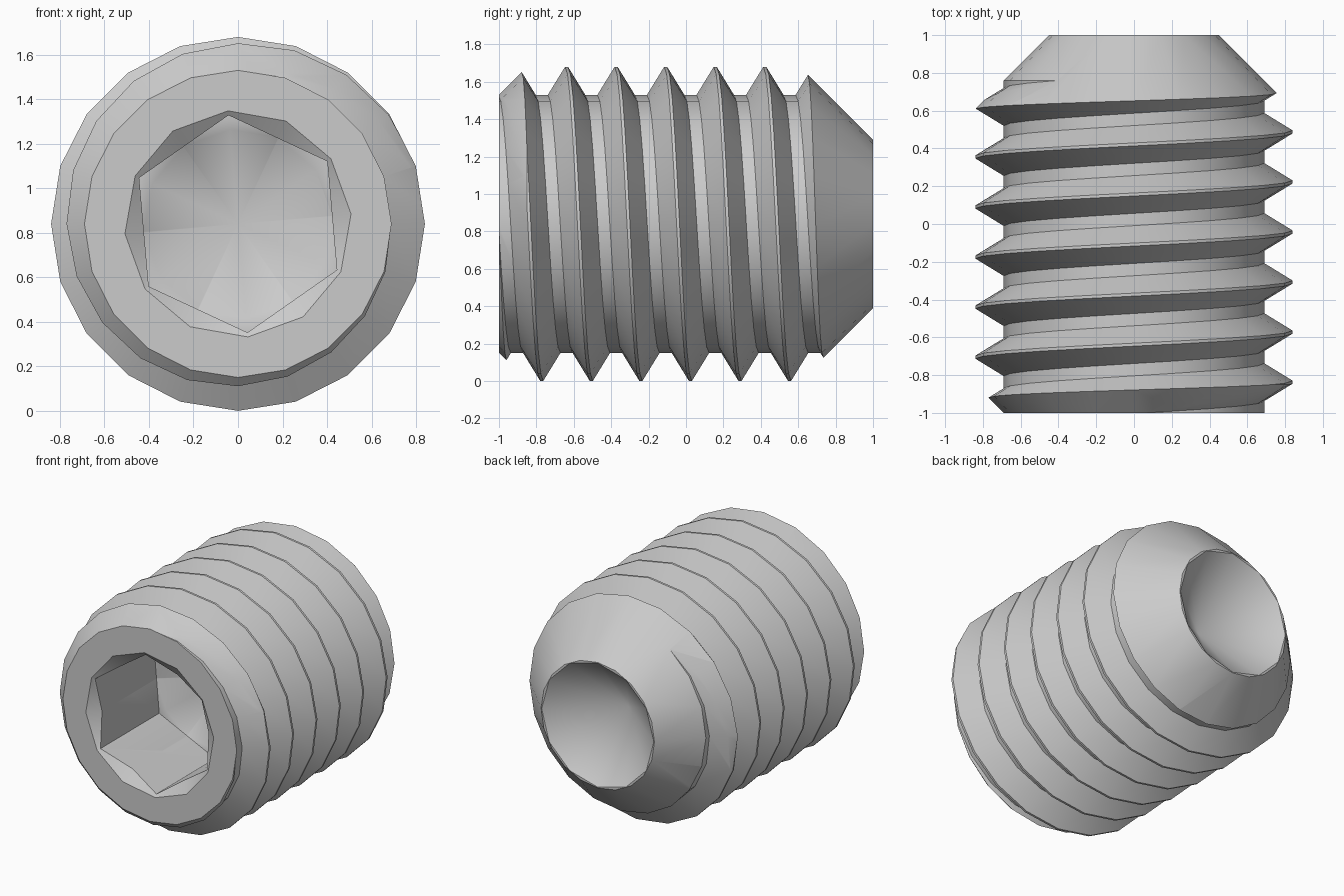
import bpy, bmesh, math

cube = bpy.data.objects.get("Cube")
if cube:
    bpy.data.objects.remove(cube, do_unlink=True)

CENTRE = 0.84           # height of the screw axis
PITCH = 0.265
SEGMENTS = 20
TURNS = 11

steel = bpy.data.materials.new("grey steel")
steel.use_nodes = True
steel.diffuse_color = (0.6, 0.6, 0.6, 1)
steel.node_tree.nodes["Principled BSDF"].inputs["Base Color"].default_value = (0.6, 0.6, 0.6, 1)


def point(angle, radius, y):
    return (-radius * math.cos(angle), y, CENTRE + radius * math.sin(angle))


def make_object(name, bm):
    bmesh.ops.recalc_face_normals(bm, faces=bm.faces)
    mesh = bpy.data.meshes.new(name)
    bm.to_mesh(mesh)
    bm.free()
    mesh.materials.append(steel)
    obj = bpy.data.objects.new(name, mesh)
    bpy.context.collection.objects.link(obj)
    return obj


def lathe(name, profile, sides, turn=0.0):
    """Closed solid turned about the screw axis from (y, radius) pairs."""
    bm = bmesh.new()
    rings = []
    for y, r in profile:
        if r == 0:
            rings.append([bm.verts.new(point(0, 0, y))] * sides)
        else:
            rings.append([bm.verts.new(point(turn + math.tau * i / sides, r, y))
                          for i in range(sides)])
    for a, b in zip(rings, rings[1:]):
        for i in range(sides):
            j = (i + 1) % sides
            corners = list(dict.fromkeys((a[i], a[j], b[j], b[i])))
            bm.faces.new(corners)
    for ring in (rings[0], rings[-1]):
        if ring[0] != ring[1]:
            bm.faces.new(ring)
    return make_object(name, bm)


# Thread: one profile swept along a helix, fanned shut beyond both ends
profile = [(-0.1, 0.69), (-0.008, 0.84), (0.008, 0.84), (0.1, 0.69)]
ROWS = len(profile)
start = 0.355 - 7 * PITCH
bm = bmesh.new()
columns = []
for i in range(SEGMENTS + 1):
    a = math.tau * i / SEGMENTS
    if i < SEGMENTS:
        columns.append([bm.verts.new(point(a, r, start + PITCH * (t + i / SEGMENTS) + dy))
                        for t in range(TURNS) for dy, r in profile])
    else:
        # The last column is the first one, shifted by a pitch
        columns.append(columns[0][ROWS:])
for a, b in zip(columns, columns[1:]):
    for k in range(len(b) - 1):
        bm.faces.new((a[k], a[k + 1], b[k + 1], b[k]))
edges = [e for e in bm.edges if e.is_boundary]
tips = [bm.verts.new(point(0, 0, s * 2)) for s in (-1, 1)]
for e in edges:
    tip = tips[0] if e.verts[0].co.y < 0 else tips[1]
    bm.faces.new((e.verts[0], e.verts[1], tip))
screw = make_object("set_screw", bm)

# Cutters: outer shape with chamfers, hex socket, drill points
outer = lathe("outer_shape", [(-1, 0.69), (-0.8, 0.89), (0.56, 0.89), (1, 0.45)], SEGMENTS)
socket = lathe("hex_socket", [(-1.2, 0.49), (-0.32, 0.49)], 6, math.radians(85))
countersink = lathe("socket_countersink", [(-1.04, 0.57), (-1, 0.51), (-0.92, 0.4)], 12,
                    math.radians(85))
drill = lathe("socket_drill_point", [(-0.6, 0.425), (-0.32, 0.425), (-0.07, 0)], 12,
              math.radians(85))
cup = lathe("cup_point", [(1.1, 0.575), (1, 0.445), (0.65, 0)], 12)

for cutter, operation in ((outer, 'INTERSECT'), (socket, 'DIFFERENCE'),
                          (countersink, 'DIFFERENCE'), (drill, 'DIFFERENCE'),
                          (cup, 'DIFFERENCE')):
    mod = screw.modifiers.new(cutter.name, 'BOOLEAN')
    mod.operation = operation
    mod.solver = 'EXACT'
    mod.object = cutter
    bpy.context.view_layer.objects.active = screw
    bpy.ops.object.modifier_apply(modifier=mod.name)
    bpy.data.objects.remove(cutter, do_unlink=True)

# Smooth shading with sharp edges kept
bpy.ops.object.select_all(action='DESELECT')
screw.select_set(True)
bpy.context.view_layer.objects.active = screw
bpy.ops.object.shade_smooth_by_angle(angle=math.radians(35))
